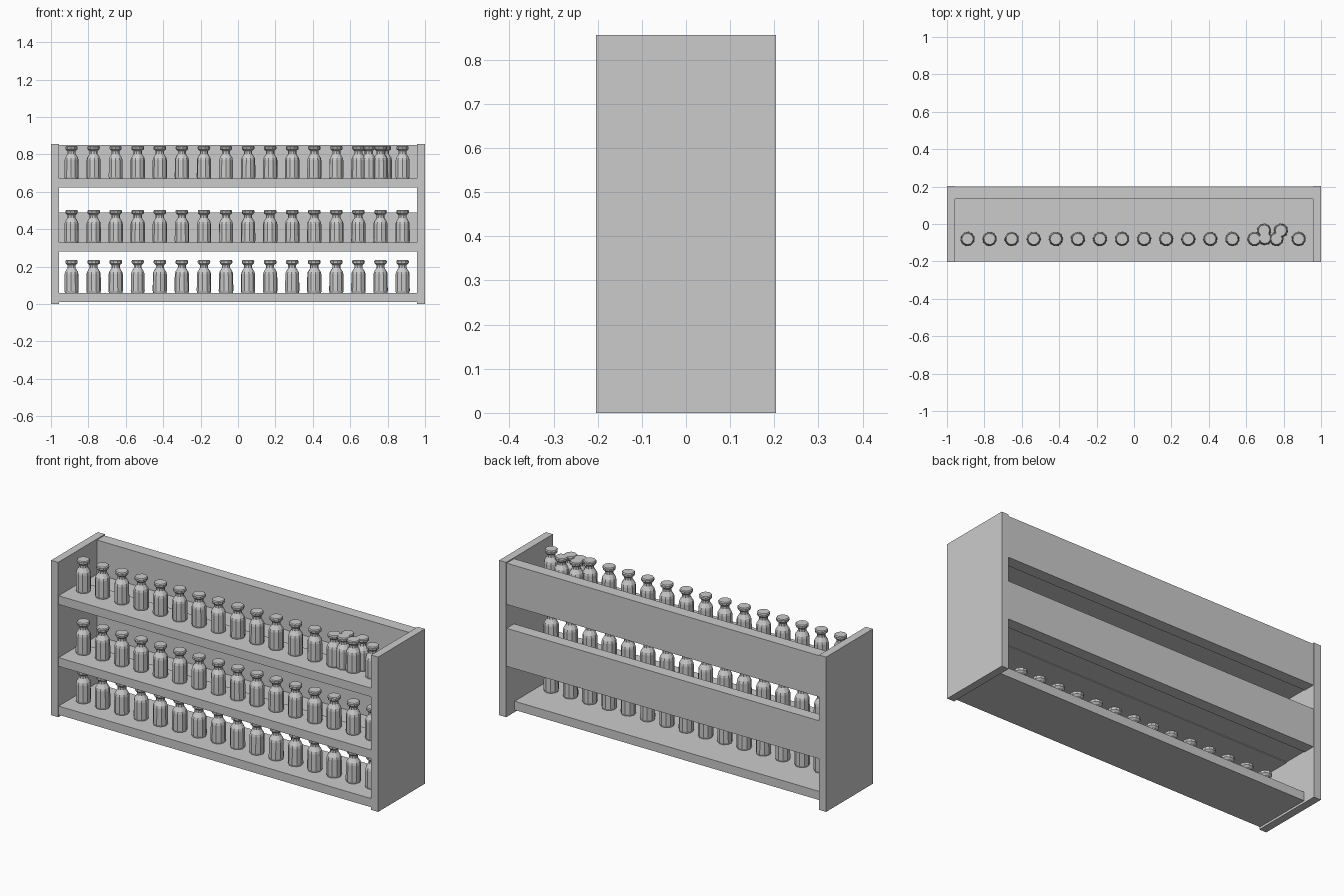
import bpy, bmesh, math, random

random.seed(4)
if "Cube" in bpy.data.objects:
    bpy.data.objects.remove(bpy.data.objects["Cube"], do_unlink=True)

grey = bpy.data.materials.new("plain_grey")
grey.use_nodes = True
grey.diffuse_color = (0.6, 0.6, 0.6, 1)
grey.node_tree.nodes["Principled BSDF"].inputs["Base Color"].default_value = (0.6, 0.6, 0.6, 1)


def add_object(name, mesh, location=(0, 0, 0)):
    obj = bpy.data.objects.new(name, mesh)
    obj.location = location
    bpy.context.collection.objects.link(obj)
    return obj


def board(name, x, y, z):
    """Box spanning the given (low, high) ranges."""
    bm = bmesh.new()
    bmesh.ops.create_cube(bm, size=1)
    for v in bm.verts:
        v.co = [r[0] if c < 0 else r[1] for c, r in zip(v.co, (x, y, z))]
    mesh = bpy.data.meshes.new(name)
    bm.to_mesh(mesh)
    bm.free()
    mesh.materials.append(grey)
    return add_object(name, mesh)


def bottle_mesh(profile, sides=10):
    """Faceted bottle lofted through (radius, height) rings."""
    bm = bmesh.new()
    rings = []
    for r, h in profile:
        rings.append([bm.verts.new((r * math.cos(math.tau * i / sides),
                                    r * math.sin(math.tau * i / sides), h))
                      for i in range(sides)])
    for a, b in zip(rings, rings[1:]):
        for i in range(sides):
            j = (i + 1) % sides
            bm.faces.new((a[i], a[j], b[j], b[i]))
    bm.faces.new(rings[0][::-1])
    bm.faces.new(rings[-1])
    mesh = bpy.data.meshes.new("bottle")
    bm.to_mesh(mesh)
    bm.free()
    mesh.materials.append(grey)
    return mesh


# Side panels
INNER = 0.957
for name, x in (("left_panel", (INNER, 1)), ("right_panel", (-1, -INNER))):
    board(name, x, (-0.204, 0.204), (0, 0.856))

# Shelves: the upper two have a slightly lower rear half
SPAN = (-INNER, INNER)
board("bottom_shelf", SPAN, (-0.2, 0.13), (0.012, 0.06))
for name, z in (("middle", 0.28), ("top", 0.622)):
    board(name + "_shelf", SPAN, (-0.2, 0), (z, z + 0.048))
    board(name + "_shelf_rear", SPAN, (0, 0.135), (z + 0.004, z + 0.04))

# Back rails
board("middle_back_rail", SPAN, (0.135, 0.2), (0.28, 0.49))
board("top_back_rail", SPAN, (0.135, 0.2), (0.622, 0.85))

# Bottles: body, shoulder, neck and flared stopper
bottle = bottle_mesh([(0.036, 0), (0.039, 0.01), (0.038, 0.1), (0.035, 0.112),
                      (0.022, 0.133), (0.022, 0.148), (0.033, 0.158),
                      (0.034, 0.17), (0.03, 0.175)])


def place_bottle(x, y, z):
    obj = add_object("bottle", bottle, (x, y, z))
    obj.rotation_euler.z = random.uniform(0, math.tau)


for shelf_top in (0.06, 0.328, 0.67):
    for i in range(16):
        place_bottle(-0.89 + 0.118 * i, -0.08, shelf_top)

# Loose extra bottles on the top shelf
for x, y in ((0.7, -0.075), (0.695, -0.035), (0.785, -0.035)):
    place_bottle(x, y, 0.67)
